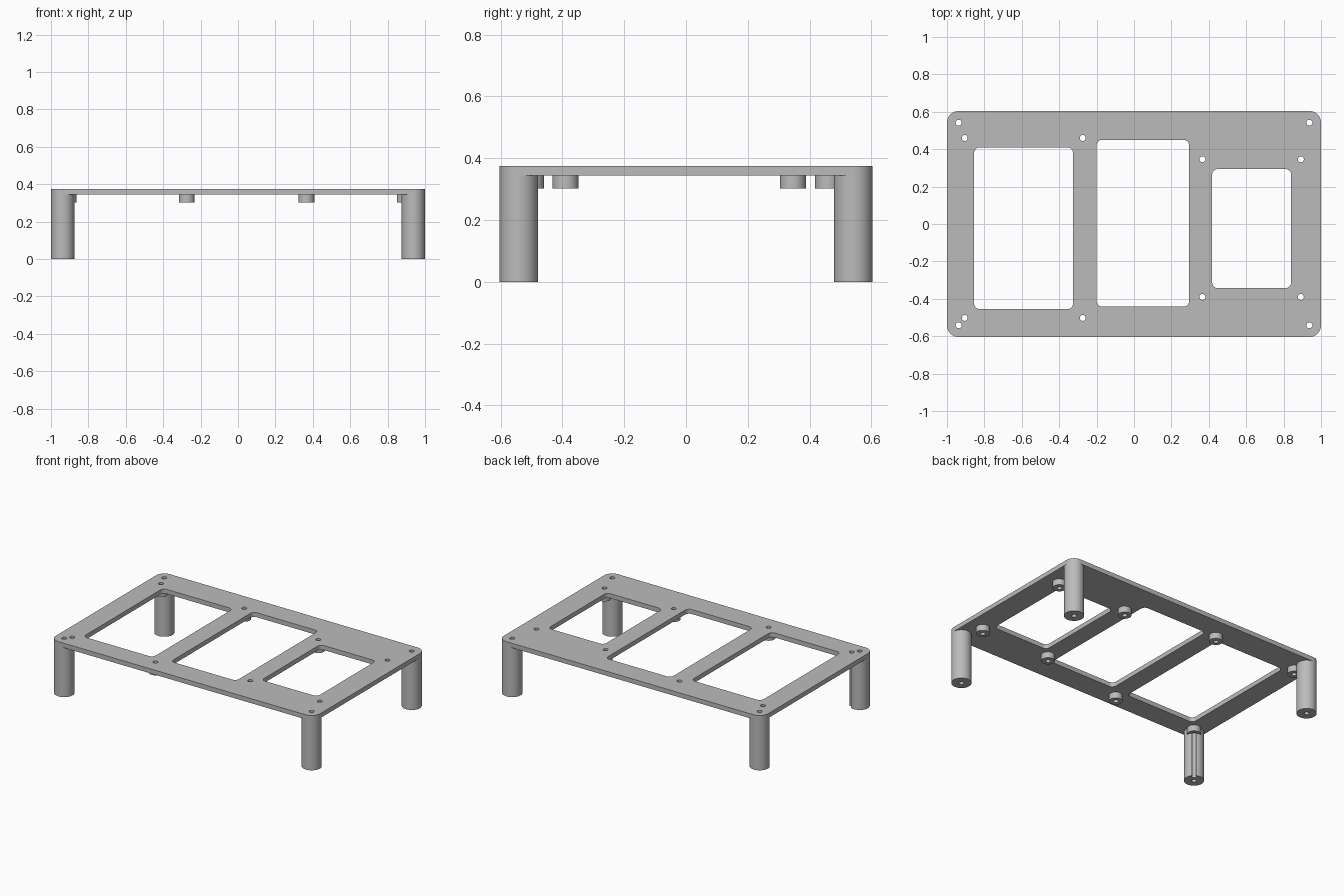
import bpy, bmesh, math
from math import pi, cos, sin

if "Cube" in bpy.data.objects:
    bpy.data.objects.remove(bpy.data.objects["Cube"])

TOP, UNDER, PAD = 0.375, 0.344, 0.302     # deck top, deck underside, standoff bottom
HX, HY, LEG_R = 1.0, 0.604, 0.0625
PAD_R, HOLE_R = 0.042, 0.016

grey = bpy.data.materials.new("grey_plastic")
grey.use_nodes = True
grey.diffuse_color = (0.5, 0.5, 0.5, 1)
grey.node_tree.nodes["Principled BSDF"].inputs["Base Color"].default_value = (0.5, 0.5, 0.5, 1)


def rounded_rect(x0, x1, y0, y1, r, steps=12):
    corners = [(x1 - r, y1 - r), (x0 + r, y1 - r), (x0 + r, y0 + r), (x1 - r, y0 + r)]
    return [(cx + r * cos(a), cy + r * sin(a))
            for q, (cx, cy) in enumerate(corners)
            for a in [(q + i / steps) * pi / 2 for i in range(steps + 1)]]


def circle(x, y, r, n=48):
    return [(x + r * cos(2 * pi * i / n), y + r * sin(2 * pi * i / n)) for i in range(n)]


def prism(name, outlines, z0, z1):
    """Extrude one or more closed outlines from z0 up to z1."""
    bm = bmesh.new()
    for pts in outlines:
        face = bm.faces.new([bm.verts.new((x, y, z0)) for x, y in pts])
        ext = bmesh.ops.extrude_face_region(bm, geom=[face])["geom"]
        bmesh.ops.translate(bm, vec=(0, 0, z1 - z0),
                            verts=[v for v in ext if isinstance(v, bmesh.types.BMVert)])
    bmesh.ops.recalc_face_normals(bm, faces=bm.faces)
    mesh = bpy.data.meshes.new(name)
    bm.to_mesh(mesh)
    bm.free()
    mesh.materials.append(grey)
    obj = bpy.data.objects.new(name, mesh)
    bpy.context.collection.objects.link(obj)
    return obj


def cut(obj, cutter):
    mod = obj.modifiers.new("cut", 'BOOLEAN')
    mod.operation, mod.solver, mod.object = 'DIFFERENCE', 'EXACT', cutter
    bpy.ops.object.select_all(action='DESELECT')
    obj.select_set(True)
    bpy.context.view_layer.objects.active = obj
    bpy.ops.object.modifier_apply(modifier=mod.name)
    bpy.ops.object.shade_smooth_by_angle(angle=math.radians(30))


# Positions of legs and standoffs
legs = {f"{fb}_{side}_leg": (sx * (HX - LEG_R), sy * (HY - LEG_R))
        for fb, sy in (("front", -1), ("back", 1))
        for side, sx in (("right", -1), ("left", 1))}
pads = [(x, y) for x in (-0.905, -0.274) for y in (-0.502, 0.46)]
pads += [(x, y) for x in (0.366, 0.892) for y in (-0.39, 0.346)]

# Parts
deck = prism("deck_plate", [rounded_rect(-HX, HX, -HY, HY, LEG_R)], UNDER, TOP)
parts = [deck]
parts += [prism(name, [circle(x, y, LEG_R)], 0, UNDER) for name, (x, y) in legs.items()]
parts += [prism(f"standoff_{i + 1}", [circle(x, y, PAD_R)], PAD, UNDER)
          for i, (x, y) in enumerate(pads)]

# Screw holes drilled straight through everything, and deck windows
drill = prism("hole_cutter", [circle(x, y, HOLE_R, 24) for x, y in list(legs.values()) + pads],
              -0.1, 0.5)
windows = prism("window_cutter", [rounded_rect(*w, 0.03, 8) for w in (
    (-0.855, -0.326, -0.455, 0.41),
    (-0.2, 0.295, -0.442, 0.45),
    (0.418, 0.84, -0.343, 0.294))], 0.2, 0.5)
drill.hide_render = windows.hide_render = True

cut(deck, windows)
for part in parts:
    cut(part, drill)
for helper in (drill, windows):
    bpy.data.objects.remove(helper)
